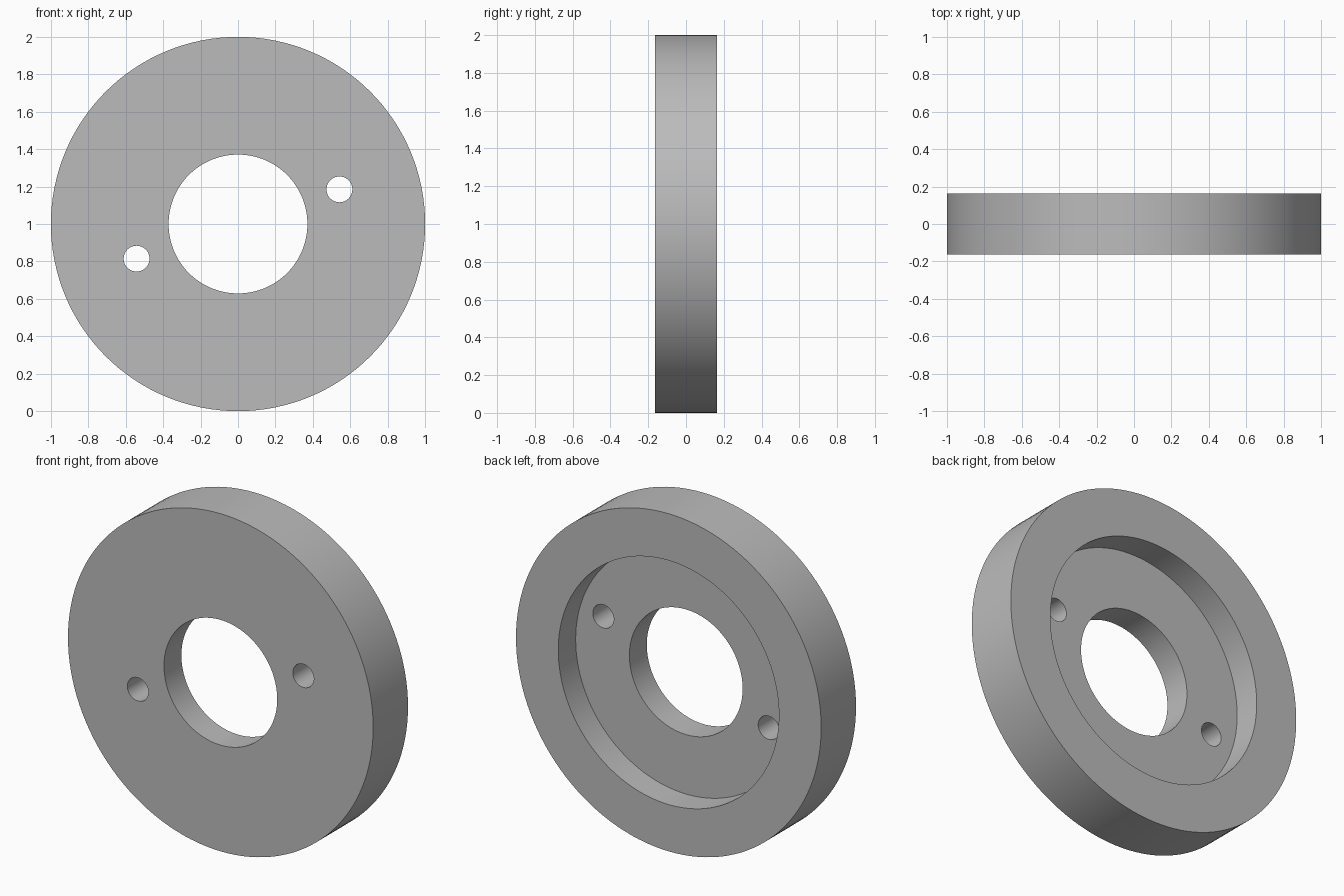
import bpy, math
from mathutils import Matrix

if "Cube" in bpy.data.objects:
    bpy.data.objects.remove(bpy.data.objects["Cube"], do_unlink=True)

HALF = 0.163          # half the thickness
CENTRE_Z = 1.0
SEGMENTS = 128

grey = bpy.data.materials.new("plain grey")
grey.use_nodes = True
colour = (0.5, 0.5, 0.5, 1)
grey.diffuse_color = colour
grey.node_tree.nodes["Principled BSDF"].inputs["Base Color"].default_value = colour


def cylinder(name, radius, y0, y1, x=0.0, z=CENTRE_Z, segments=SEGMENTS):
    """Cylinder lying along y between y0 and y1."""
    bpy.ops.mesh.primitive_cylinder_add(
        vertices=segments, radius=radius, depth=y1 - y0,
        location=(x, (y0 + y1) / 2, z), rotation=(math.pi / 2, 0, 0))
    obj = bpy.context.object
    obj.name = name
    obj.data.materials.append(grey)
    return obj


def cut(target, cutter):
    mod = target.modifiers.new(cutter.name, 'BOOLEAN')
    mod.operation = 'DIFFERENCE'
    mod.solver = 'EXACT'
    mod.object = cutter
    bpy.context.view_layer.objects.active = target
    bpy.ops.object.modifier_apply(modifier=mod.name)
    bpy.data.objects.remove(cutter, do_unlink=True)


# Disc body
disc = cylinder("flanged_disc", 1.0, -HALF, HALF)

# Shallow round recess in the back, and the central bore
cut(disc, cylinder("recess_cutter", 0.723, 0.0, HALF + 0.2))
cut(disc, cylinder("bore_cutter", 0.371, -0.5, 0.5))

# Pair of opposite bolt holes
for side in (-1, 1):
    cut(disc, cylinder("bolt_hole_cutter", 0.069, -0.5, 0.5,
                       x=side * 0.542, z=CENTRE_Z + side * 0.185, segments=48))

# Smooth walls with crisp rims
bpy.ops.object.select_all(action='DESELECT')
disc.select_set(True)
bpy.context.view_layer.objects.active = disc
bpy.ops.object.shade_smooth_by_angle(angle=math.radians(30))
